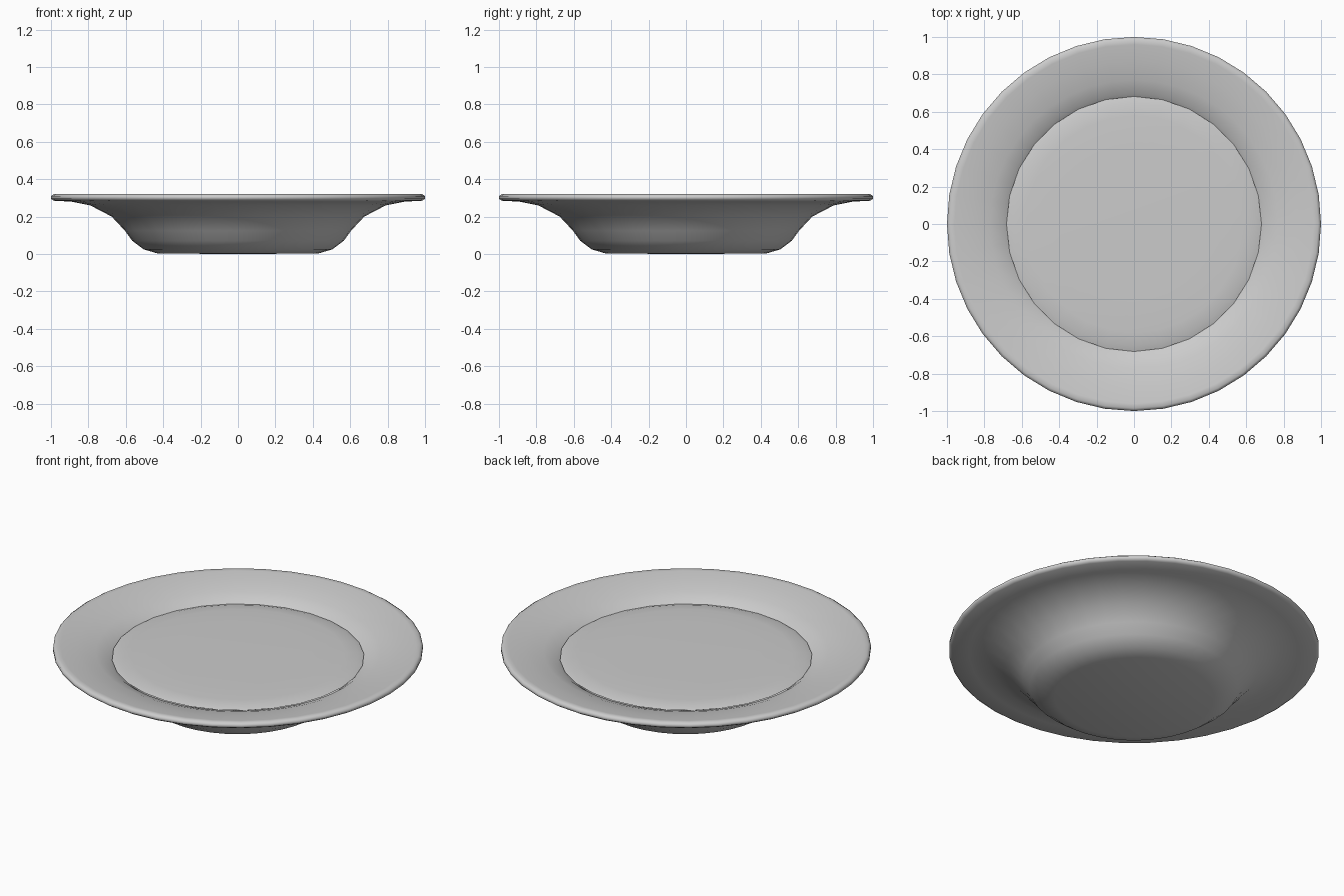
import bpy, bmesh
from math import pi, cos, sin

if "Cube" in bpy.data.objects:
    bpy.data.objects.remove(bpy.data.objects["Cube"])


def lathe(name, profile, sides):
    """Revolve a closed (radius, z) profile that starts and ends on the axis."""
    bm = bmesh.new()
    rings = []
    for r, z in profile:
        if r == 0:
            rings.append([bm.verts.new((0, 0, z))] * sides)
        else:
            rings.append([bm.verts.new((r * cos(2 * pi * i / sides),
                                        r * sin(2 * pi * i / sides), z))
                          for i in range(sides)])
    for a, b in zip(rings, rings[1:]):
        for i in range(sides):
            j = (i + 1) % sides
            quad = list(dict.fromkeys((a[i], a[j], b[j], b[i])))
            bm.faces.new(quad)
    bmesh.ops.recalc_face_normals(bm, faces=bm.faces)
    mesh = bpy.data.meshes.new(name)
    bm.to_mesh(mesh)
    bm.free()
    obj = bpy.data.objects.new(name, mesh)
    bpy.context.collection.objects.link(obj)
    bpy.ops.object.select_all(action='DESELECT')
    obj.select_set(True)
    bpy.context.view_layer.objects.active = obj
    bpy.ops.object.shade_smooth_by_angle(angle=pi / 3)
    return obj


# Wide-rimmed bowl: underside, rolled lip, then the inside
lathe("soup_plate", [
    (0, 0), (0.43, 0.003), (0.505, 0.025), (0.565, 0.07), (0.605, 0.125),
    (0.675, 0.2), (0.79, 0.26), (0.89, 0.28), (0.985, 0.285), (1.0, 0.295),
    (1.0, 0.31), (0.985, 0.32), (0.96, 0.318), (0.87, 0.303), (0.77, 0.283),
    (0.7, 0.256), (0.65, 0.218), (0.585, 0.14), (0.54, 0.085), (0.48, 0.045),
    (0.41, 0.03), (0, 0.03)], 40)

# Gently domed contents filling the bowl
lathe("soup", [
    (0, 0.268), (0.4, 0.267), (0.58, 0.264), (0.65, 0.259), (0.682, 0.249),
    (0.66, 0.238), (0, 0.235)], 28)
